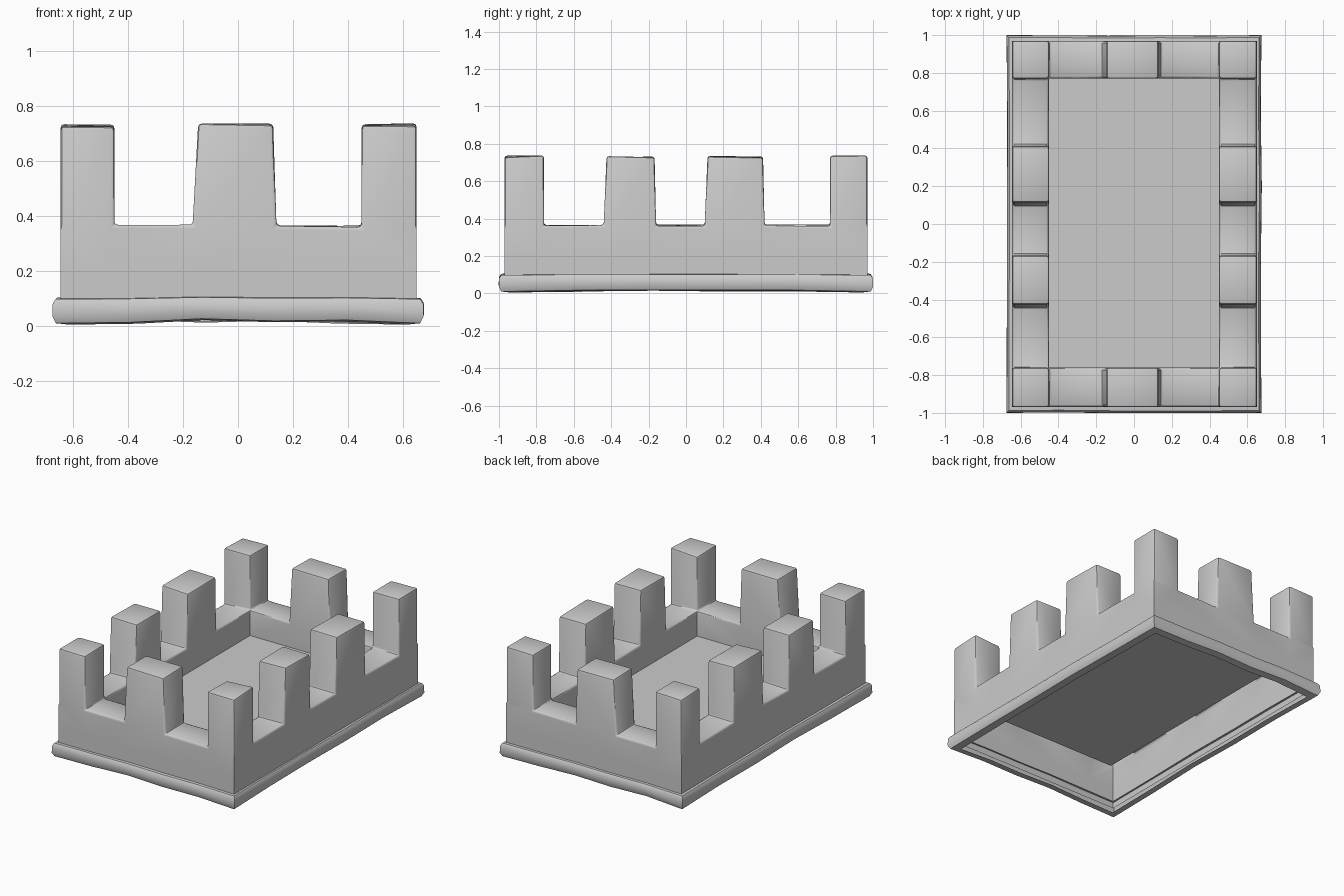
import bpy, bmesh, math, random
from mathutils import Vector

random.seed(4)
cube = bpy.data.objects.get("Cube")
if cube:
    bpy.data.objects.remove(cube)

stone = bpy.data.materials.new("grey stone")
stone.use_nodes = True
GREY = (0.6, 0.6, 0.6, 1)
stone.diffuse_color = GREY
stone.node_tree.nodes["Principled BSDF"].inputs["Base Color"].default_value = GREY


def finish(name, bm, angle):
    bmesh.ops.recalc_face_normals(bm, faces=bm.faces)
    mesh = bpy.data.meshes.new(name)
    bm.to_mesh(mesh)
    bm.free()
    mesh.materials.append(stone)
    obj = bpy.data.objects.new(name, mesh)
    bpy.context.collection.objects.link(obj)
    bpy.ops.object.select_all(action='DESELECT')
    obj.select_set(True)
    bpy.context.view_layer.objects.active = obj
    bpy.ops.object.shade_smooth_by_angle(angle=math.radians(angle))
    return obj


# Battlements: a hollow skin over a plan of cells, each at its own height
XS = [-0.645, -0.45, -0.165, 0.14, 0.45, 0.65]
YS = [-0.97, -0.76, -0.44, -0.16, 0.10, 0.42, 0.77, 0.97]
BASE, FLOOR, WALL, TOP = LEVELS = [0.06, 0.20, 0.365, 0.735]
NX, NY = len(XS) - 1, len(YS) - 1


def height(i, j):
    if not (0 <= i < NX and 0 <= j < NY):
        return BASE
    if 0 < i < NX - 1 and 0 < j < NY - 1:
        return FLOOR
    return TOP if i % 2 == 0 and j % 2 == 0 or (
        i in (0, NX - 1) and j % 2 == 0) else WALL


bm = bmesh.new()
grid = {}


def point(i, j, z):
    if (i, j, z) not in grid:
        grid[i, j, z] = bm.verts.new((XS[i], YS[j], z))
    return grid[i, j, z]


def riser(a, b, h0, h1):
    low, high = sorted((h0, h1))
    steps = [z for z in LEVELS if low <= z <= high]
    for z0, z1 in zip(steps, steps[1:]):
        bm.faces.new([point(*a, z0), point(*b, z0), point(*b, z1), point(*a, z1)])


for i in range(NX + 1):
    for j in range(NY + 1):
        h = height(i, j)
        if i < NX and j < NY:
            corners = ((i, j), (i + 1, j), (i + 1, j + 1), (i, j + 1))
            bm.faces.new([point(*c, h) for c in corners])
        if j < NY:
            riser((i, j), (i, j + 1), height(i - 1, j), h)
        if i < NX:
            riser((i, j), (i + 1, j), height(i, j - 1), h)

# Taper the middle merlons and make the tops uneven
for (i, j, z), v in grid.items():
    if z == TOP:
        if i in (2, 3) and j in (0, 1, NY - 1, NY):
            v.co.x += 0.02 if i == 2 else -0.012
        if i in (0, 1, NX - 1, NX) and 2 <= j <= 5:
            v.co.y += 0.015 if j % 2 == 0 else -0.008
        v.co.z += random.uniform(-0.012, 0.003)
    elif z == WALL:
        v.co.z += random.uniform(-0.006, 0.004)

# Soften the worn edges of the wall tops and merlons
bmesh.ops.recalc_face_normals(bm, faces=bm.faces)
worn = [e for e in bm.edges if len(e.link_faces) == 2
        and min(v.co.z for v in e.verts) > 0.3
        and e.calc_face_angle() > 0.6]
bmesh.ops.bevel(bm, geom=worn, offset=0.013, segments=2, profile=0.5,
                affect='EDGES', clamp_overlap=True)
finish("battlements", bm, 40)

# Rounded plinth moulding swept around the foot of the walls
SECTION = [(-0.01, 0.105), (0.018, 0.102), (0.029, 0.085), (0.03, 0.045),
           (0.018, 0.021), (-0.03, 0.016)]
HALF_X, HALF_Y, SPLIT = 0.645, 0.97, 5
corners = [Vector(c) for c in ((-1, -1), (1, -1), (1, 1), (-1, 1))]
bm = bmesh.new()
rings = []
for k in range(4):
    for s in range(SPLIT):
        p = corners[k].lerp(corners[(k + 1) % 4], s / SPLIT)
        lift = -0.011 if s == 0 else random.uniform(-0.008, 0.006)
        push = random.uniform(-0.004, 0.002) if s else 0
        ring = []
        for out, z in SECTION:
            o = out + push
            ring.append(bm.verts.new((p.x * (HALF_X + o), p.y * (HALF_Y + o), z + lift * (1 if z < 0.06 else 0.4))))
        rings.append(ring)
for a, b in zip(rings, rings[1:] + rings[:1]):
    for n in range(len(SECTION) - 1):
        bm.faces.new([a[n], b[n], b[n + 1], a[n + 1]])
finish("plinth_moulding", bm, 50)
